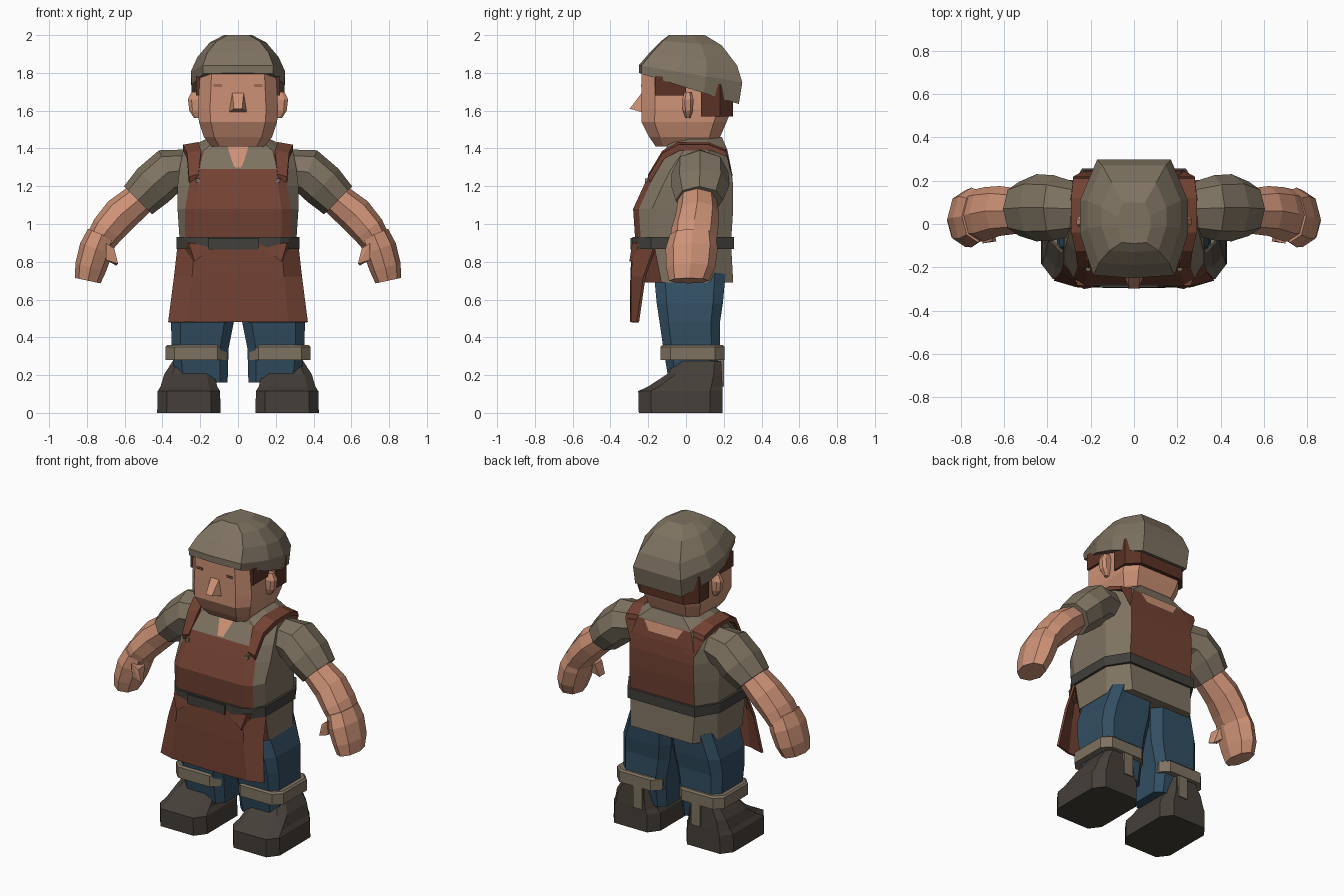
import bpy, bmesh, math
from mathutils import Vector

if "Cube" in bpy.data.objects:
    bpy.data.objects.remove(bpy.data.objects["Cube"], do_unlink=True)


def material(name, r, g, b):
    m = bpy.data.materials.new(name)
    m.use_nodes = True
    m.diffuse_color = (r, g, b, 1)
    m.node_tree.nodes["Principled BSDF"].inputs["Base Color"].default_value = (r, g, b, 1)
    return m


CLOTH = material("khaki cloth", .21, .17, .12)
SKIN = material("skin", .61, .285, .18)
LEATHER = material("brown leather", .17, .054, .032)
DENIM = material("blue denim", .032, .077, .122)
BOOT = material("boot leather", .06, .05, .041)
BELT = material("belt grey", .052, .05, .043)
HAIR = material("brown hair", .1, .032, .018)
SIDES = (("left", 1), ("right", -1))


def finish(name, bm, mats):
    bmesh.ops.recalc_face_normals(bm, faces=bm.faces[:])
    me = bpy.data.meshes.new(name)
    bm.to_mesh(me)
    bm.free()
    for m in mats:
        me.materials.append(m)
    ob = bpy.data.objects.new(name, me)
    bpy.context.collection.objects.link(ob)
    return ob


def loft(name, rings, mats, side=1, rule=None, closed=True):
    """Skin a stack of equal rings; side -1 mirrors it in x."""
    bm = bmesh.new()
    rows = [[bm.verts.new((p[0] * side, p[1], p[2])) for p in r] for r in rings]
    n = len(rows[0])
    for r in range(len(rows) - 1):
        for c in range(n if closed else n - 1):
            d = (c + 1) % n
            f = bm.faces.new((rows[r][c], rows[r][d], rows[r + 1][d], rows[r + 1][c]))
            if rule:
                f.material_index = rule(r, c)
    if closed:
        bm.faces.new(rows[0])
        bm.faces.new(rows[-1])
    return finish(name, bm, mats)


def hull(name, pts, mat, side=1):
    bm = bmesh.new()
    vs = [bm.verts.new((x * side, y, z)) for x, y, z in pts]
    bmesh.ops.convex_hull(bm, input=vs)
    return finish(name, bm, [mat])


def block(name, x0, x1, y0, y1, z0, z1, mat, side=1):
    return hull(name, [(x, y, z) for x in (x0, x1) for y in (y0, y1) for z in (z0, z1)], mat, side)


def chamfered(z, x0, x1, y0, y1, c=.3):
    """Eight-point rectangle with cut corners."""
    cx, cy, hx, hy = (x0 + x1) / 2, (y0 + y1) / 2, (x1 - x0) / 2, (y1 - y0) / 2
    k = 1 - c
    unit = [(-k, -1), (k, -1), (1, -k), (1, k), (k, 1), (-k, 1), (-1, k), (-1, -k)]
    return [(cx + u * hx, cy + v * hy, z) for u, v in unit]


def mirrored(half):
    return half + [(-x, y, z) for x, y, z in half[-2:0:-1]]


def limb(name, path, mat, side):
    """Eight-sided tube; path rows are x, z, radius, centre y, half depth."""
    rings = []
    for i, (x, z, r, cy, hy) in enumerate(path):
        a, b = path[max(i - 1, 0)], path[min(i + 1, len(path) - 1)]
        d = Vector((b[0] - a[0], b[1] - a[1])).normalized()
        ring = []
        for k in range(8):
            t = math.tau * k / 8
            w = r * math.cos(t)
            ring.append((x - d.y * w, cy + hy * math.sin(t), z + d.x * w))
        rings.append(ring)
    return loft(name, rings, [mat], side)


# Torso with the apron bib and back panel coloured by column
def torso_ring(z, yf, yb, hx, p, q):
    half = [(0, yf), (.82 * p, yf), (p, yf + .03), (hx, yf + .1), (hx, .12), (q, yb), (0, yb)]
    return mirrored([(x, y, z) for x, y in half])


def torso_rule(r, c):
    c = min(c, 11 - c)
    if r == 0:
        return int(c <= 2)
    if r <= 4:
        return int(c <= 1 or c == 5)
    return int(r == 5 and c in (1, 5))


torso = [(.69, -.23, .25, .31, .24, .22), (.87, -.265, .24, .31, .25, .23),
         (.93, -.27, .24, .31, .28, .23), (1.08, -.28, .25, .32, .28, .23),
         (1.2, -.225, .25, .32, .26, .23), (1.29, -.18, .24, .31, .25, .22),
         (1.39, -.11, .22, .29, .22, .19), (1.46, -.08, .19, .15, .12, .11)]
loft("torso", [torso_ring(*t) for t in torso], [CLOTH, LEATHER], rule=torso_rule)
loft("belt", [torso_ring(z, -.284, .255, .325, .27, .24) for z in (.868, .932)], [BELT])
block("belt_buckle", -.16, .11, -.293, -.27, .865, .925, BELT)

# Bare skin at the open collar and nape
loft("chest_skin", [[(-w, y, z), (w, y, z)] for w, y, z in
     ((.02, -.181, 1.3), (.05, -.117, 1.39), (.06, -.09, 1.45))], [SKIN], closed=False)
loft("nape_skin", [[(-w, y, z), (w, y, z)] for w, y, z in
     ((.1, .238, 1.33), (.14, .226, 1.39))], [SKIN], closed=False)

# Apron skirt
skirt = []
for z, w, yf, ys in ((.89, .315, -.28, -.16), (.72, .335, -.288, -.22), (.48, .367, -.29, -.255)):
    skirt.append([(-w, ys, z), (-.72 * w, yf + .005, z), (0, yf, z), (.72 * w, yf + .005, z), (w, ys, z)])
apron = loft("apron_skirt", skirt, [LEATHER], closed=False)
mod = apron.modifiers.new("thickness", 'SOLIDIFY')
mod.thickness, mod.offset = .014, 0

# Head
loft("head", [chamfered(z, -w, w, a, b) for z, w, a, b in (
    (1.41, .14, -.16, .13), (1.46, .18, -.195, .18), (1.54, .207, -.235, .215),
    (1.61, .212, -.235, .242), (1.8, .2, -.235, .22))], [SKIN])
hull("nose", [(-.05, -.225, 1.59), (.05, -.225, 1.59), (-.03, -.23, 1.7), (.03, -.23, 1.7),
              (-.022, -.298, 1.61), (.022, -.298, 1.61)], SKIN)
hull("back_hair", [(s * x, y, z) for s in (1, -1) for z in (1.57, 1.74)
                   for x, y in ((.22, .08), (.22, .18), (.155, .25))], HAIR)
block("side_hair", -.222, .222, -.165, 0, 1.68, 1.78, HAIR)

# Cap
cap = []
for y0, y1, hx, zf, zb in ((-.25, .28, .245, 1.8, 1.635), (-.25, .298, .25, 1.84, 1.75),
                           (-.19, .27, .215, 1.91, 1.84), (-.13, .19, .15, 1.97, 1.945),
                           (-.09, .1, .075, 2, 2)):
    shape = [(0, -1), (.75, -.95), (1, -.25), (1, .3), (.68, 1), (0, 1)]
    cap.append(mirrored([(u * hx, y0 + (y1 - y0) * (v + 1) / 2, zf + (zb - zf) * (v + 1) / 2)
                         for u, v in shape]))
loft("cap", cap, [CLOTH])

for label, s in SIDES:
    # Face details
    loft(label + "_ear", [chamfered(z, .19, x, .01 - d, .01 + d, .5) for z, x, d in (
        (1.56, .232, .012), (1.6, .258, .027), (1.66, .265, .03), (1.7, .245, .018))], [SKIN], s)
    for part, z in (("upper_eyelid", 1.736), ("lower_eyelid", 1.726)):
        block(label + "_" + part, .085, .13, -.239, -.232, z - .002, z + .002, LEATHER, s)

    # Apron straps, studs and folds at the waist
    strap = []
    for xi, xo, y, z in ((.21, .26, -.2, 1.25), (.195, .27, -.125, 1.375), (.21, .29, -.04, 1.42),
                         (.21, .29, .12, 1.42), (.18, .28, .21, 1.385), (.16, .23, .235, 1.28)):
        strap.append([(xi, y, z + .014), (xo, y, z), (xo, y + .01, z - .03), (xi, y + .01, z - .016)])
    loft(label + "_strap", strap, [LEATHER], s)
    block(label + "_stud", .2, .222, -.217, -.19, 1.22, 1.242, CLOTH, s)
    hull(label + "_apron_fold", [(.12, -.28, .89), (.31, -.17, .9), (.26, -.285, .9),
                                 (.23, -.3, .8), (.28, -.2, .83)], LEATHER, s)

    # Arm
    limb(label + "_sleeve", [(.26, 1.285, .11, .07, .12), (.37, 1.275, .125, .075, .15),
                             (.45, 1.205, .12, .075, .155), (.53, 1.125, .105, .07, .125)], CLOTH, s)
    limb(label + "_forearm", [(.5, 1.15, .085, .06, .1), (.62, 1.05, .097, .06, .115),
                              (.69, .97, .09, .045, .125), (.735, .9, .078, .04, .12)], SKIN, s)
    limb(label + "_hand", [(.72, .945, .08, .035, .12), (.75, .87, .09, .03, .138),
                           (.78, .77, .084, .025, .13), (.795, .7, .069, .015, .105)], SKIN, s)
    hull(label + "_thumb", [(.7, -.09, .9), (.7, .01, .9), (.655, -.08, .87), (.66, -.01, .87),
                            (.635, -.08, .79), (.645, -.04, .78), (.7, -.08, .81), (.7, -.01, .82)], SKIN, s)

    # Leg
    loft(label + "_trouser_leg", [chamfered(*r) for r in (
        (.16, .055, .33, -.09, .15), (.34, .05, .35, -.12, .18), (.48, .022, .355, -.14, .18),
        (.58, .005, .345, -.155, .195), (.74, 0, .29, -.17, .21))], [DENIM], s)
    loft(label + "_cuff", [chamfered(z, .065 - e, .38 + e, -.13 - e, .2 + e) for z, e in (
        (.28, .004), (.35, .004), (.36, -.006))], [CLOTH], s)
    block(label + "_heel_strap", .175, .24, .15, .2, .14, .3, CLOTH, s)
    loft(label + "_boot", [chamfered(*r) for r in (
        (0, .092, .428, -.25, .193), (.115, .095, .425, -.253, .193), (.14, .11, .41, -.2, .193),
        (.205, .125, .39, -.1, .19), (.275, .14, .345, -.05, .186))], [BOOT], s)
